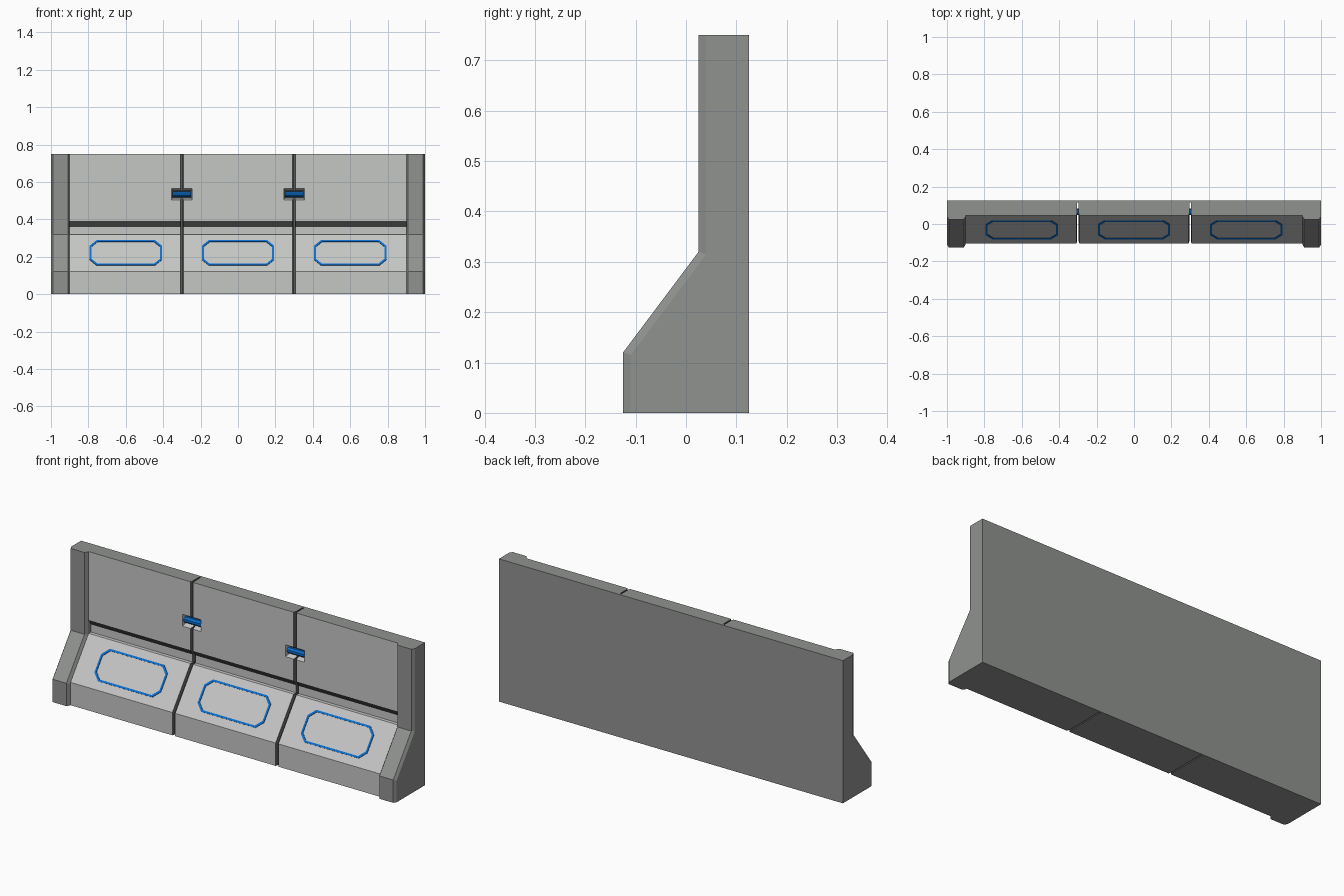
import bpy, bmesh, math
from mathutils import Vector

if "Cube" in bpy.data.objects:
    bpy.data.objects.remove(bpy.data.objects["Cube"])


def material(name, rgb):
    m = bpy.data.materials.new(name)
    m.diffuse_color = (*rgb, 1)
    m.use_nodes = True
    m.node_tree.nodes["Principled BSDF"].inputs["Base Color"].default_value = m.diffuse_color
    return m


LIGHT = material("light_grey", (0.56, 0.57, 0.56))
MID = material("mid_grey", (0.28, 0.29, 0.28))
DARK = material("dark_grey", (0.10, 0.10, 0.10))
BLUE = material("blue", (0.004, 0.16, 0.62))


def finish(name, bm, mats, rule=None):
    bmesh.ops.recalc_face_normals(bm, faces=bm.faces[:])
    bm.normal_update()
    if rule:
        for f in bm.faces:
            f.material_index = rule(f)
    me = bpy.data.meshes.new(name)
    bm.to_mesh(me)
    bm.free()
    for m in mats:
        me.materials.append(m)
    ob = bpy.data.objects.new(name, me)
    bpy.context.collection.objects.link(ob)
    return ob


def loft(name, rings, mats, rule=None):
    """Join matching closed rings of points into a capped solid."""
    bm = bmesh.new()
    vs = [[bm.verts.new(p) for p in r] for r in rings]
    n = len(vs[0])
    for a, b in zip(vs, vs[1:]):
        for i in range(n):
            j = (i + 1) % n
            bm.faces.new((a[i], a[j], b[j], b[i]))
    bm.faces.new(vs[0])
    bm.faces.new(vs[-1])
    return finish(name, bm, mats, rule)


def section(profile, x, inset, top):
    """Profile at x, with its front pushed back by the inset."""
    out = []
    for y, z in profile:
        if y < 0.1:
            y += inset
            if 0 < z < top:
                z -= inset / 3
        out.append((x, y, z))
    return out


def rect(x, z, y, w, h):
    return [(x - w, y, z - h), (x + w, y, z - h), (x + w, y, z + h), (x - w, y, z + h)]


TOP = 0.75
# End pillars with chamfered front edges
pillar = [(0.125, 0), (-0.125, 0), (-0.125, 0.12), (0.025, 0.32), (0.025, TOP), (0.125, TOP)]
for side, s in (("left", -1), ("right", 1)):
    loft(side + "_end_pillar",
         [section(pillar, s * x, d, TOP) for x, d in
          ((0.90, 0.015), (0.91, 0), (0.99, 0), (1.0, 0.015))], [MID])

# Back plate behind the panel joints
loft("back_plate", [rect(0, TOP / 2, y, 0.9, TOP / 2) for y in (0.114, 0.125)], [MID, DARK],
     lambda f: 1 if f.normal.y < -0.5 else 0)

# Three wall panels with sloped base, shelf and dark undercut
panel = [(0.115, 0), (-0.105, 0), (-0.105, 0.12), (0.045, 0.32), (0.064, 0.32),
         (0.064, 0.36), (0.045, 0.39), (0.045, TOP), (0.115, TOP)]


def panel_rule(f):
    n = f.normal
    if abs(n.x) > 0.3 or (n.y < -0.1 and n.z < -0.3):
        return 2
    if n.y < -0.1 or (n.z > 0.9 and f.calc_center_median().z < 0.5):
        return 0
    return 1


panels = []
for i, name in enumerate(("left", "middle", "right")):
    x0, x1 = -0.9 + 0.6 * i, -0.3 + 0.6 * i
    rings = []
    rings += [(x0, 0)] if i == 0 else [(x0 + 0.004, 0.012), (x0 + 0.008, 0)]
    rings += [(x1, 0)] if i == 2 else [(x1 - 0.008, 0), (x1 - 0.004, 0.012)]
    panels.append(loft(name + "_panel", [section(panel, x, d, TOP) for x, d in rings],
                       [LIGHT, MID, DARK], panel_rule))

# Latch pockets cut into the panels across each joint
ZL = 0.535
cutters = [loft("pocket_cutter", [rect(x, ZL, 0.035, 0.056, 0.034),
                                  rect(x, ZL, 0.080, 0.050, 0.020)], [LIGHT])
           for x in (-0.3, 0.3)]
for i, ob in enumerate(panels):
    for k in (0, 1):
        if i in (k, k + 1):
            mod = ob.modifiers.new("pocket", "BOOLEAN")
            mod.operation = "DIFFERENCE"
            mod.solver = "EXACT"
            mod.object = cutters[k]
bpy.context.view_layer.update()
dg = bpy.context.evaluated_depsgraph_get()
cut = [bpy.data.meshes.new_from_object(ob.evaluated_get(dg)) for ob in panels]
for ob, me in zip(panels, cut):
    ob.modifiers.clear()
    ob.data = me
for c in cutters:
    bpy.data.objects.remove(c)

# Blue latch bars and the dark pocket floors behind them
for side, x in (("left", -0.3), ("right", 0.3)):
    loft(side + "_pocket_floor", [rect(x, ZL, y, 0.050, 0.020) for y in (0.078, 0.084)], [DARK])
    loft(side + "_latch_bar",
         [[(x + dx, 0.064 + 0.016 * math.cos(a), ZL + 0.016 * math.sin(a))
           for a in [math.pi * (k + 0.5) / 4 for k in range(8)]] for dx in (-0.05, 0.05)], [BLUE])

# Blue chamfered outlines on the sloped faces
UP = Vector((0, 0.6, 0.8))
OUT = Vector((0, -0.8, 0.6))


def octagon(w, h, c):
    return [(w, h - c), (w - c, h), (c - w, h), (-w, h - c),
            (-w, c - h), (c - w, -h), (w - c, -h), (w, c - h)]


for name, x in (("left", -0.6), ("middle", 0), ("right", 0.6)):
    bm = bmesh.new()
    centre = Vector((x, -0.03, 0.22))
    loops = []
    for (w, h, c), d in (((0.193, 0.083, 0.036), -0.002), ((0.193, 0.083, 0.036), 0.003),
                         ((0.183, 0.073, 0.032), 0.003), ((0.183, 0.073, 0.032), -0.002)):
        loops.append([bm.verts.new(centre + Vector((u, 0, 0)) + UP * v + OUT * d)
                      for u, v in octagon(w, h, c)])
    for a, b in zip(loops, loops[1:] + loops[:1]):
        for i in range(8):
            j = (i + 1) % 8
            bm.faces.new((a[i], a[j], b[j], b[i]))
    finish(name + "_outline_strip", bm, [BLUE])
